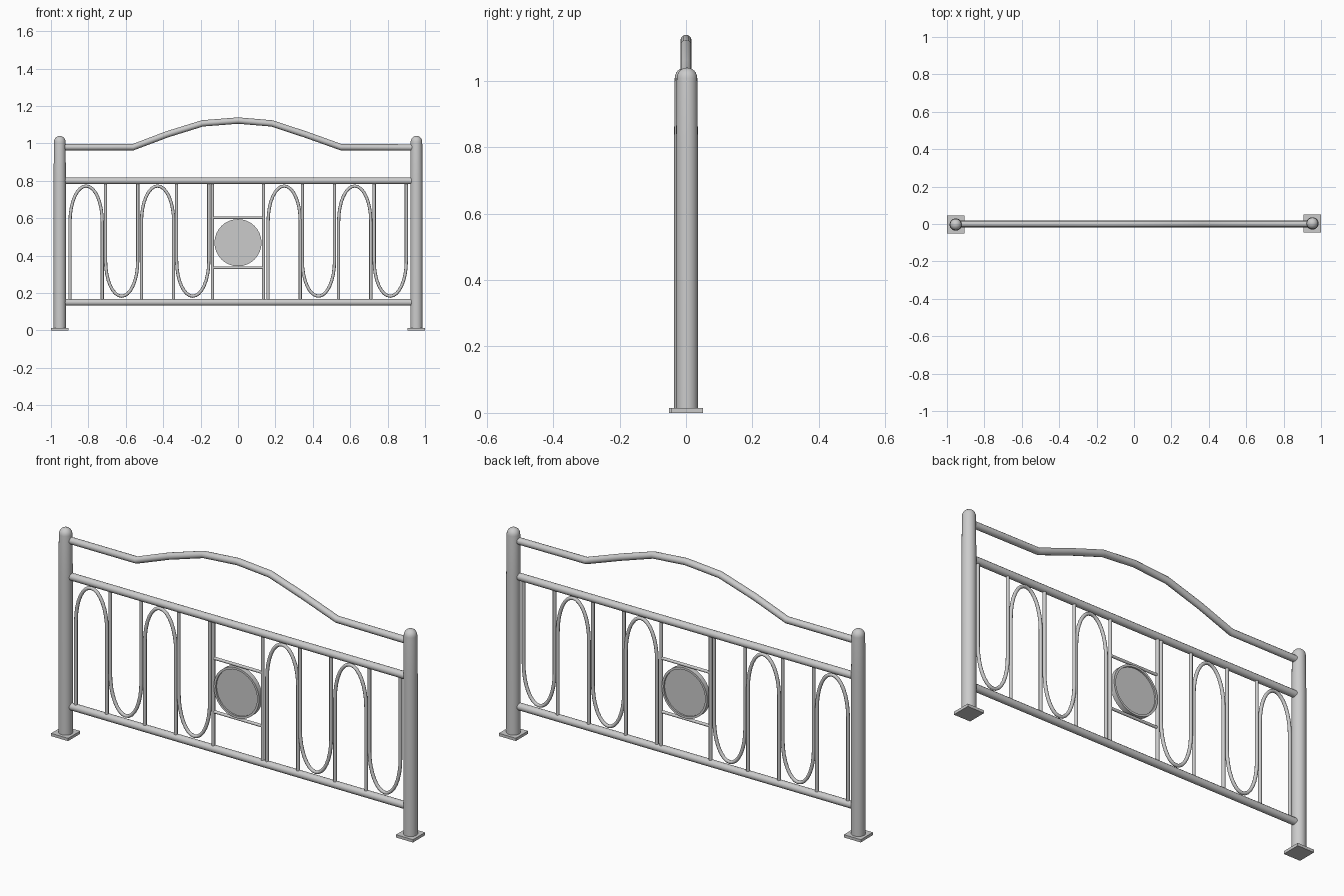
import bpy, bmesh, math
from mathutils import Matrix

if "Cube" in bpy.data.objects:
    bpy.data.objects.remove(bpy.data.objects["Cube"])


def finish(ob, angle=40):
    bpy.ops.object.select_all(action='DESELECT')
    ob.select_set(True)
    bpy.context.view_layer.objects.active = ob
    if ob.type == 'CURVE':
        bpy.ops.object.convert(target='MESH')
        ob = bpy.context.object
    bpy.ops.object.shade_smooth_by_angle(angle=math.radians(angle))
    return ob


def tube(name, pts, r, res=3):
    """Round bar along (x, z) points in the y = 0 plane."""
    cu = bpy.data.curves.new(name, 'CURVE')
    cu.dimensions = '3D'
    cu.bevel_depth = r
    cu.bevel_resolution = res
    cu.use_fill_caps = True
    sp = cu.splines.new('POLY')
    sp.points.add(len(pts) - 1)
    for p, (x, z) in zip(sp.points, pts):
        p.co = (x, 0, z, 1)
    ob = bpy.data.objects.new(name, cu)
    bpy.context.collection.objects.link(ob)
    return finish(ob)


def lathe(name, profile, loc, segs=24):
    """Spin an (r, z) profile around z."""
    bm = bmesh.new()
    vs = [bm.verts.new((r, 0, z)) for r, z in profile]
    es = [bm.edges.new(e) for e in zip(vs, vs[1:])]
    bmesh.ops.spin(bm, geom=vs + es, cent=(0, 0, 0), axis=(0, 0, 1),
                   angle=2 * math.pi, steps=segs)
    bmesh.ops.remove_doubles(bm, verts=bm.verts, dist=1e-5)
    bmesh.ops.recalc_face_normals(bm, faces=bm.faces)
    me = bpy.data.meshes.new(name)
    bm.to_mesh(me)
    bm.free()
    ob = bpy.data.objects.new(name, me)
    ob.location = loc
    bpy.context.collection.objects.link(ob)
    return finish(ob)


# posts with domed tops, and square base plates
dome = [(0.031 * math.cos(a), 1.008 + 0.032 * math.sin(a))
        for a in (i * math.pi / 12 for i in range(6))]
for side, sx, sy in (("left", -0.953, -0.003), ("right", 0.954, 0.003)):
    lathe(side + "_post", [(0, 0.005), (0.033, 0.005), (0.033, 0.8)] + dome + [(0, 1.04)],
          (sx, sy, 0))
    bpy.ops.mesh.primitive_cube_add(size=1, location=(sx, sy, 0.007))
    plate = bpy.context.object
    plate.name = side + "_base_plate"
    plate.scale = (0.094, 0.096, 0.014)

# rails
tube("top_rail", [(-0.94, 0.98), (-0.56, 0.98), (-0.38, 1.048), (-0.19, 1.107),
                  (0, 1.122), (0.18, 1.107), (0.36, 1.048), (0.55, 0.98), (0.94, 0.978)], 0.017, 4)
tube("middle_rail", [(-0.94, 0.8), (0.94, 0.8)], 0.018, 4)
tube("bottom_rail", [(-0.94, 0.15), (0.94, 0.15)], 0.018, 4)


# alternating upright and inverted loops
def loop(name, cx, inverted):
    w, h = 0.086, 0.19
    pts = [(-w, 0.15)]
    for i in range(17):
        a = math.pi * (1 - i / 16)
        pts.append((w * math.cos(a), 0.582 + h * math.sin(a)))
    pts.append((w, 0.15))
    if inverted:
        pts = [(x, 0.955 - z) for x, z in pts]
    tube(name, [(cx + x, z) for x, z in pts], 0.0085)


for i, cx in enumerate((-0.812, -0.622, -0.43, -0.242, 0.247, 0.43, 0.624, 0.814)):
    loop("loop_%d" % (i + 1), cx, i % 2 == 1)

# centre panel bars
for x in (-0.136, 0.137):
    tube("panel_upright", [(x, 0.15), (x, 0.8)], 0.0085)
for z in (0.335, 0.603):
    tube("panel_crossbar", [(-0.136, z), (0.137, z)], 0.0075)

# round medallion: rim and thin disc
rim = [(0.126, -0.013), (0.126, 0.013), (0.115, 0.013), (0.115, -0.013), (0.126, -0.013)]
disc = [(0, -0.005), (0.118, -0.005), (0.118, 0.005), (0, 0.005)]
for name, prof in (("medallion_rim", rim), ("medallion_disc", disc)):
    ob = lathe(name, prof, (0, 0, 0.469), 32)
    ob.rotation_euler.x = math.pi / 2
